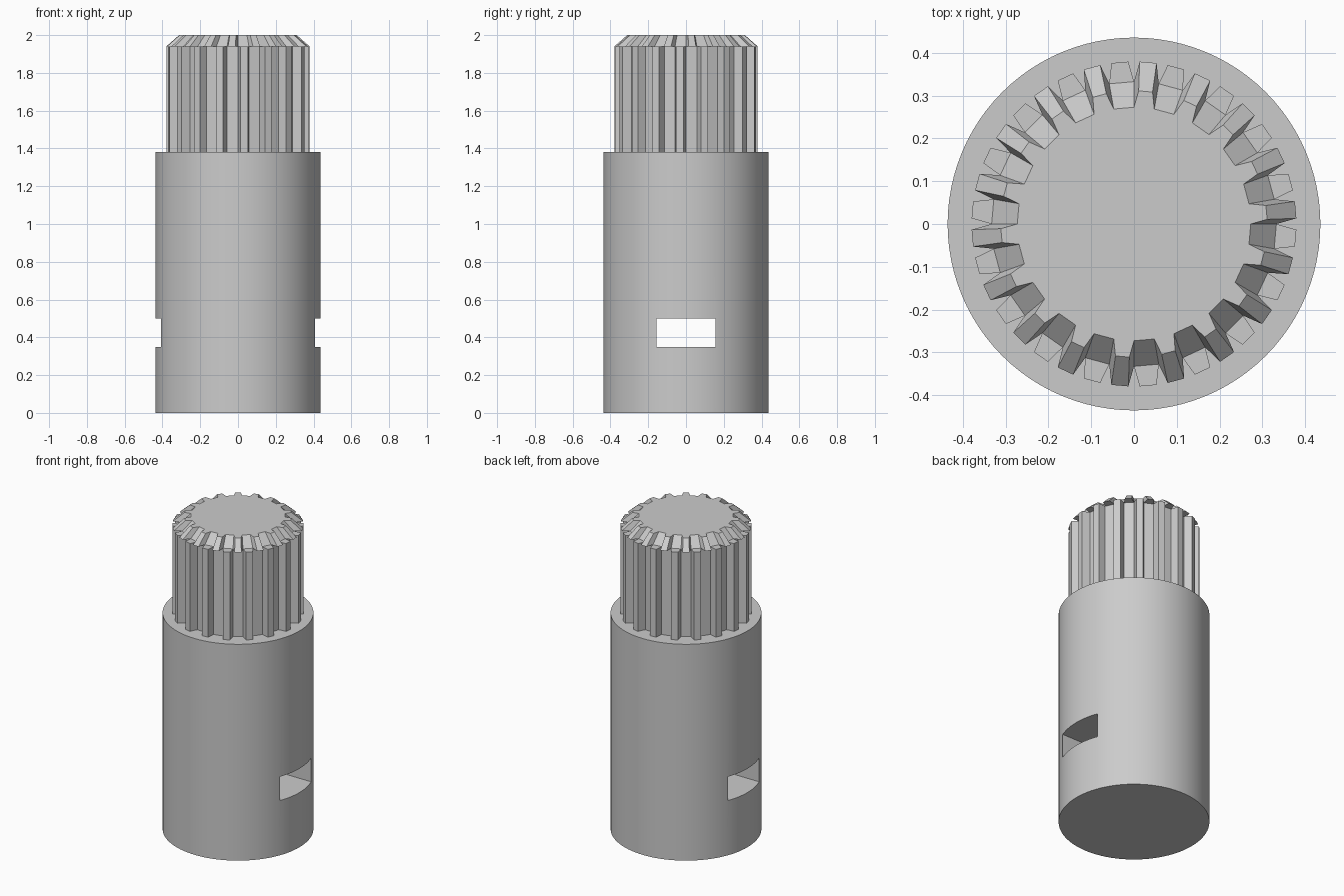
import bpy, bmesh
from math import radians, cos, sin

cube = bpy.data.objects.get("Cube")
if cube:
    bpy.data.objects.remove(cube, do_unlink=True)

TEETH = 18
TIP_R, ROOT_R = 0.38, 0.333
SHOULDER, CHAMFER, TOP = 1.38, 1.94, 2.0

grey = bpy.data.materials.new("plain grey")
grey.use_nodes = True
grey.diffuse_color = (0.6, 0.6, 0.6, 1)
grey.node_tree.nodes["Principled BSDF"].inputs["Base Color"].default_value = (0.6, 0.6, 0.6, 1)


def gear_outline(offset):
    """Outline of trapezoid teeth, the first one centred on the offset angle."""
    points = []
    for i in range(TEETH):
        centre = offset + i * 360 / TEETH
        for step, r in ((-5, ROOT_R), (-3, TIP_R), (3, TIP_R), (5, ROOT_R)):
            a = radians(centre + step)
            points.append((r * cos(a), r * sin(a)))
    return points


def loft(name, outline, z0, z1, top_scale=1.0):
    """Closed prism from z0 to z1 whose top outline may be scaled."""
    bm = bmesh.new()
    low = [bm.verts.new((x, y, z0)) for x, y in outline]
    high = [bm.verts.new((x * top_scale, y * top_scale, z1)) for x, y in outline]
    n = len(outline)
    for i in range(n):
        j = (i + 1) % n
        bm.faces.new((low[i], low[j], high[j], high[i]))
    bm.faces.new(low[::-1])
    bm.faces.new(high)
    mesh = bpy.data.meshes.new(name)
    bm.to_mesh(mesh)
    bm.free()
    mesh.materials.append(grey)
    obj = bpy.data.objects.new(name, mesh)
    bpy.context.collection.objects.link(obj)
    return obj


# Round body with a rectangular slot right through it along x
bpy.ops.mesh.primitive_cylinder_add(vertices=96, radius=0.436, depth=SHOULDER,
                                    location=(0, 0, SHOULDER / 2))
body = bpy.context.object
body.name = "body"
body.data.materials.append(grey)

bpy.ops.mesh.primitive_cube_add(size=1, location=(0, 0, 0.425))
cutter = bpy.context.object
cutter.name = "slot_cutter"
cutter.scale = (1.2, 0.312, 0.152)
cutter.data.materials.append(grey)
cutter.hide_render = True

bpy.context.view_layer.objects.active = body
cut = body.modifiers.new("slot", 'BOOLEAN')
cut.operation = 'DIFFERENCE'
cut.solver = 'EXACT'
cut.object = cutter
bpy.ops.object.modifier_apply(modifier=cut.name)
bpy.data.objects.remove(cutter, do_unlink=True)

bpy.ops.object.select_all(action='DESELECT')
body.select_set(True)
bpy.ops.object.shade_smooth_by_angle(angle=radians(30))

# Splined shaft, and a tapered crown turned by half a tooth
loft("splined_shaft", gear_outline(15), SHOULDER - 0.02, CHAMFER)
loft("tapered_crown", gear_outline(5), CHAMFER, TOP, 0.82)
